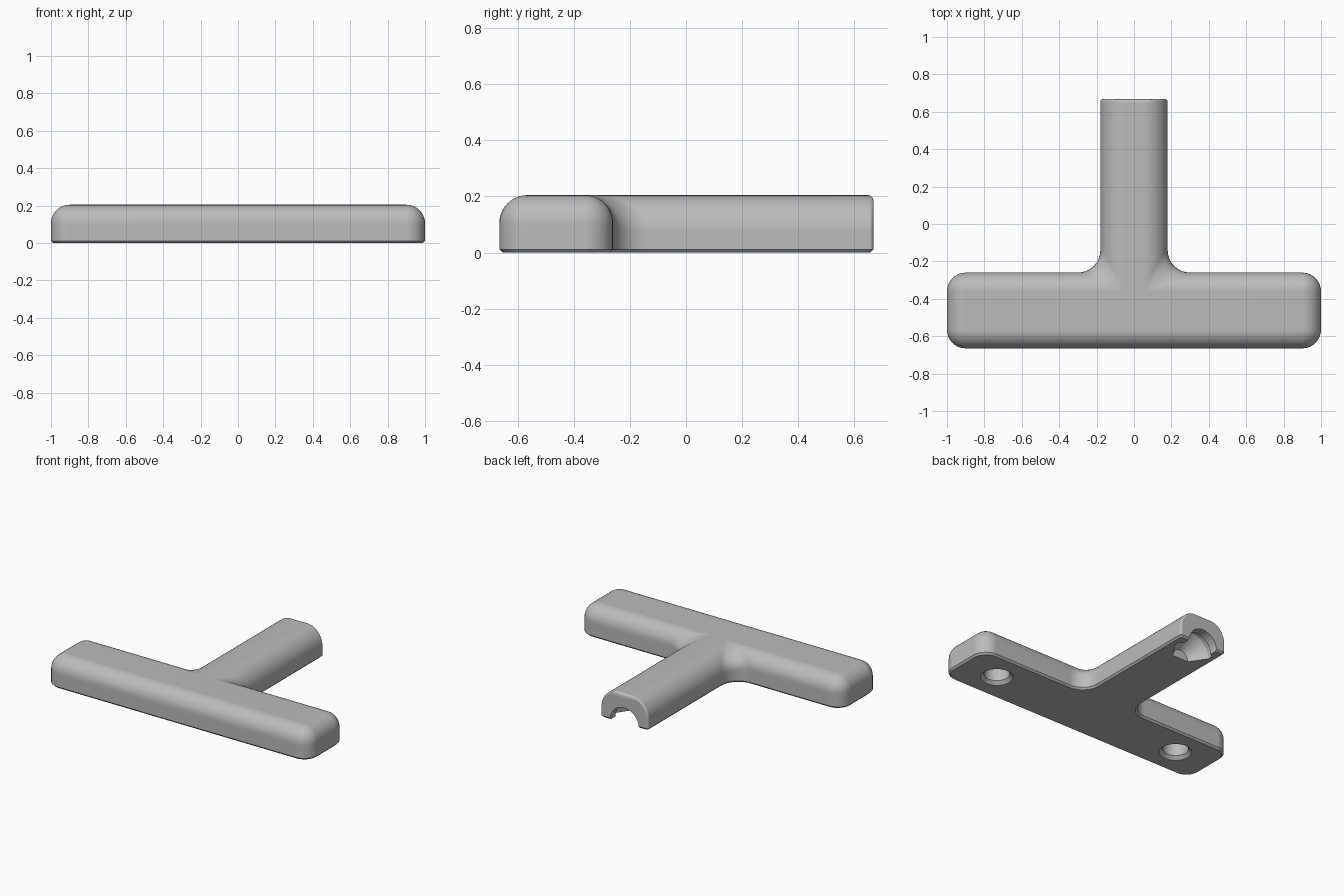
import bpy, bmesh, math
from mathutils import Matrix

if "Cube" in bpy.data.objects:
    bpy.data.objects.remove(bpy.data.objects["Cube"])

HEIGHT, ROUND, STEM_ROUND, END_ROUND, CHAMFER = 0.205, 0.1, 0.13, 0.02, 0.012
FRONT, BACK, STEM_HALF, STEM_END = -0.665, -0.26, 0.18, 0.668
FILLET, ARC_STEPS = 0.12, 8

grey = bpy.data.materials.new("plain grey")
grey.use_nodes = True
grey.diffuse_color = (0.5, 0.5, 0.5, 1)
grey.node_tree.nodes["Principled BSDF"].inputs["Base Color"].default_value = (0.5, 0.5, 0.5, 1)


def make_object(name, bm):
    bmesh.ops.recalc_face_normals(bm, faces=bm.faces)
    mesh = bpy.data.meshes.new(name)
    bm.to_mesh(mesh)
    bm.free()
    mesh.materials.append(grey)
    obj = bpy.data.objects.new(name, mesh)
    bpy.context.collection.objects.link(obj)
    return obj


def inset(z, r):
    """Distance a rounded top edge has pulled in at height z."""
    rise = max(0, z - (HEIGHT - r))
    return r - math.sqrt(max(0, r * r - rise * rise))


def arc(x, y, sx, sy, r, start, end):
    cx, cy = x + sx * r, y + sy * r
    steps = [math.radians(start + (end - start) * i / ARC_STEPS) for i in range(ARC_STEPS + 1)]
    return [(cx + r * math.cos(a), cy + r * math.sin(a)) for a in steps]


def outline(z):
    """T-shaped plan of the handle at height z."""
    low = max(0, CHAMFER - z)
    bar = inset(z, ROUND) + low
    stem = inset(z, STEM_ROUND) + low
    end = inset(z, END_ROUND) + low
    corner = max(ROUND - bar, 0.002)
    fillet = max(FILLET * (1 - inset(z, ROUND) / ROUND) + low, 0.002)
    half = arc(1 - bar, FRONT + bar, -1, 1, corner, -90, 0)
    half += arc(1 - bar, BACK - bar, -1, -1, corner, 0, 90)
    half += arc(STEM_HALF - stem, BACK - bar, 1, 1, fillet, 270, 180)
    half += arc(STEM_HALF - stem, STEM_END - end, -1, -1, 0.015, 0, 90)
    return half + [(-x, y) for x, y in reversed(half)]


# Handle body: stacked outlines with flat caps
bm = bmesh.new()
levels = [0, CHAMFER, HEIGHT - STEM_ROUND, 0.09]
levels += [HEIGHT - ROUND + ROUND * math.sin(math.radians(a)) for a in range(0, 91, 9)]
rings = [[bm.verts.new((x, y, z)) for x, y in outline(z)] for z in levels]
count = len(rings[0])
for a, b in zip(rings, rings[1:]):
    for i in range(count):
        j = (i + 1) % count
        bm.faces.new((a[i], a[j], b[j], b[i]))
bm.faces.new(rings[0])
bm.faces.new(rings[-1])
handle = make_object("t_handle", bm)


def turned_cutter(name, profile, matrix):
    """Solid of stacked circles, (radius, distance along axis)."""
    bm = bmesh.new()
    n = 40
    rings = [[bm.verts.new((r * math.cos(math.tau * i / n), r * math.sin(math.tau * i / n), h))
              for i in range(n)] for r, h in profile]
    for a, b in zip(rings, rings[1:]):
        for i in range(n):
            j = (i + 1) % n
            bm.faces.new((a[i], a[j], b[j], b[i]))
    bm.faces.new(rings[0])
    bm.faces.new(rings[-1])
    bm.transform(matrix)
    obj = make_object(name, bm)
    obj.hide_render = True
    return obj


# Two blind holes with chamfered rims under the bar
hole = [(0.122, -0.02), (0.08, 0.022), (0.08, 0.11)]
cutters = [turned_cutter("hole_cutter", hole, Matrix.Translation((side * 0.725, -0.4625, 0)))
           for side in (-1, 1)]

# Half-round socket in the end of the stem, wider behind its lip
socket = [(0.11, -0.05), (0.11, 0.06), (0.135, 0.075), (0.135, 0.11), (0.06, 0.22)]
along_stem = Matrix.Translation((0, STEM_END, 0)) @ Matrix.Rotation(math.pi / 2, 4, "X")
cutters.append(turned_cutter("socket_cutter", socket, along_stem))

bpy.context.view_layer.objects.active = handle
handle.select_set(True)
for cutter in cutters:
    cut = handle.modifiers.new("cut", "BOOLEAN")
    cut.operation = "DIFFERENCE"
    cut.solver = "EXACT"
    cut.object = cutter
    bpy.ops.object.modifier_apply(modifier=cut.name)
    bpy.data.objects.remove(cutter)

# Smooth shading with crisp edges and clean flats
bpy.ops.object.shade_smooth_by_angle(angle=math.radians(30))
flats = handle.modifiers.new("even_flats", "WEIGHTED_NORMAL")
flats.keep_sharp = True
